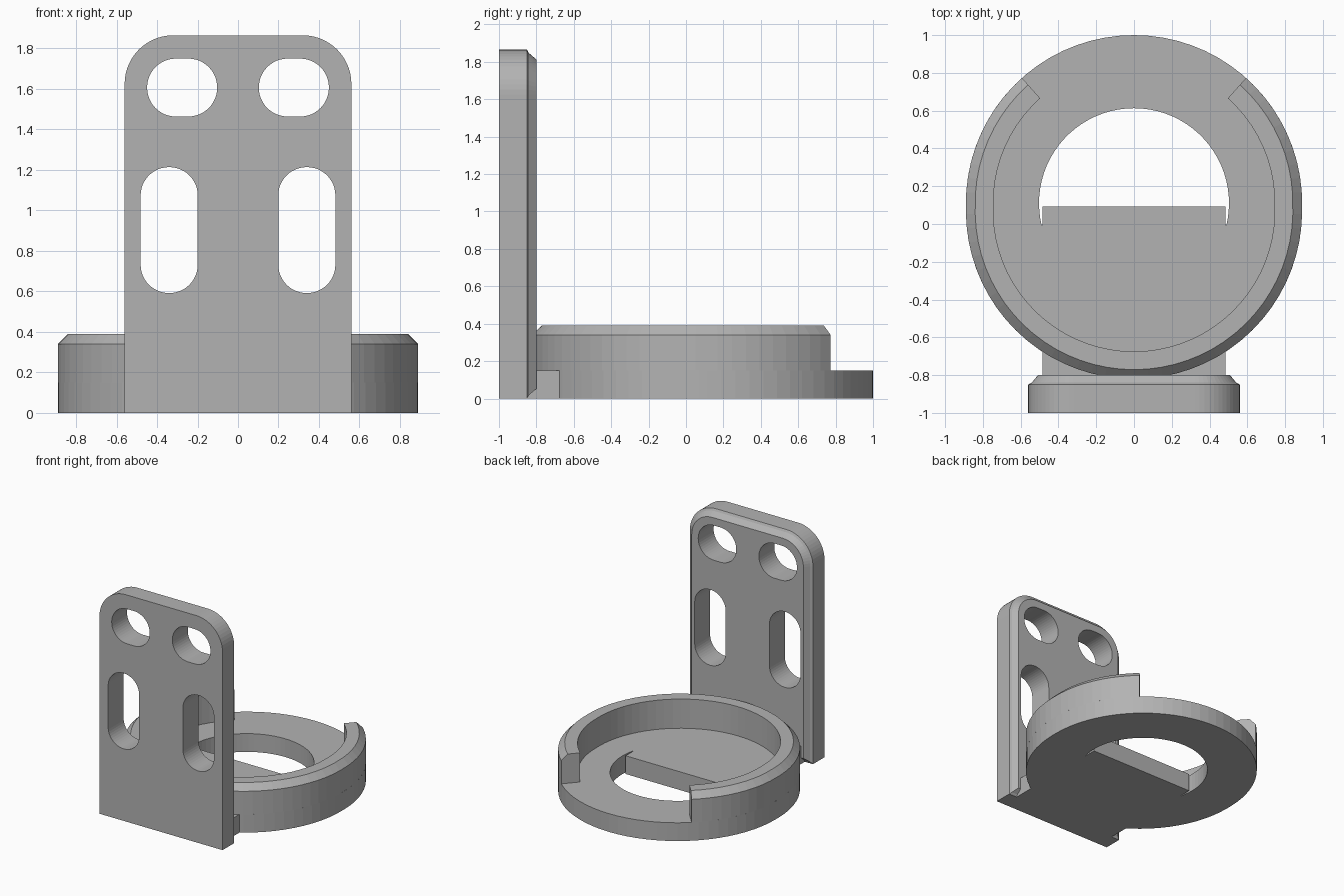
import bpy, bmesh
from math import sin, cos, radians, pi

cube = bpy.data.objects.get("Cube")
if cube:
    bpy.data.objects.remove(cube)

grey = bpy.data.materials.new("plain grey")
grey.use_nodes = True
GREY = (0.45, 0.45, 0.45, 1)
grey.diffuse_color = GREY
grey.node_tree.nodes["Principled BSDF"].inputs["Base Color"].default_value = GREY


def loft(name, rings, closed=False):
    """Skin equal-length rings of points and cap both ends."""
    bm = bmesh.new()
    loops = [[bm.verts.new(p) for p in ring] for ring in rings]
    n = len(loops[0])
    for a, b in zip(loops, loops[1:]):
        for i in range(n):
            j = (i + 1) % n
            bm.faces.new((a[i], a[j], b[j], b[i]))
    bm.faces.new(loops[0])
    bm.faces.new(loops[-1])
    bmesh.ops.recalc_face_normals(bm, faces=bm.faces)
    mesh = bpy.data.meshes.new(name)
    bm.to_mesh(mesh)
    bm.free()
    mesh.materials.append(grey)
    obj = bpy.data.objects.new(name, mesh)
    bpy.context.collection.objects.link(obj)
    return obj


def cut(target, cutter):
    """Subtract a cutter, then discard it."""
    cutter.hide_render = True
    mod = target.modifiers.new("cut", "BOOLEAN")
    mod.operation = "DIFFERENCE"
    mod.solver = "EXACT"
    mod.object = cutter
    bpy.context.view_layer.objects.active = target
    bpy.ops.object.modifier_apply(modifier=mod.name)
    bpy.data.objects.remove(cutter)


def arc(cx, cy, r, start, end, steps):
    return [(cx + r * cos(radians(start + (end - start) * i / steps)),
             cy + r * sin(radians(start + (end - start) * i / steps)))
            for i in range(steps + 1)]


# Upright mounting plate with rounded top corners and a bevelled back edge
W, H, R = 0.56, 1.865, 0.24


def plate_ring(y, inset):
    w, h, r = W - inset, H - inset, R - inset
    pts = [(-w, inset), (w, inset)]
    pts += arc(w - r, h - r, r, 0, 90, 14) + arc(r - w, h - r, r, 90, 180, 14)
    return [(x, y, z) for x, z in pts]


plate = loft("mounting_plate", [plate_ring(y, d) for y, d in
             ((-1, 0), (-0.85, 0), (-0.84, 0.018), (-0.82, 0.035), (-0.8, 0.052))])

# Screw slots in the plate: wide pair above, tall pair below
for side in (-1, 1):
    for cx, cz, dx, dz, r in ((0.276, 1.607, 0.03, 0, 0.143),
                              (0.34, 0.903, 0, 0.17, 0.141)):
        cx *= side
        pts = []
        for q, (sx, sz) in enumerate(((1, 1), (-1, 1), (-1, -1), (1, -1))):
            pts += arc(cx + sx * (dx + 0.001), cz + sz * (dz + 0.001), r - 0.001,
                       q * 90, q * 90 + 90, 12)
        cut(plate, loft("slot_cutter", [[(x, y, z) for x, z in pts] for y in (-1.1, -0.7)]))

# Floor of the cup holder, with a tongue running into the plate
BACK, FRONT, RO, FLOOR, TONGUE = 0.11, 0.07, 0.89, 0.15, 0.485
outline = arc(0, BACK, RO, 0, 180, 36)
lower = arc(0, FRONT, RO, 180, 360, 36)
outline += [p for p in lower if p[0] < -TONGUE]
outline += [(-TONGUE, -0.676), (-TONGUE, -0.86), (TONGUE, -0.86), (TONGUE, -0.676)]
outline += [p for p in lower if p[0] > TONGUE]
floor = loft("holder_floor", [[(x, y, z) for x, y in outline] for z in (0, FLOOR)])

# Opening: round at the back, closed by the straight end of the tongue
opening = arc(0, BACK, 0.503, -15, 195, 44) + [(-TONGUE, 0.092), (TONGUE, 0.092)]
cut(floor, loft("opening_cutter", [[(x, y, z) for x, y in opening] for z in (-0.1, 0.3)]))

# Raised rim, open at the back, with a bevelled outer top edge
profile = ((0.745, FLOOR), (0.745, 0.39), (0.841, 0.39), (RO, 0.34), (RO, FLOOR))
START, STEPS = 131.8, 56
rings = []
for i in range(STEPS + 1):
    a = radians(START + (540 - 2 * START) * i / STEPS)
    cy = BACK if sin(a) > 0 else FRONT
    rings.append([(r * cos(a), cy + r * sin(a), z) for r, z in profile])
loft("holder_rim", rings)
